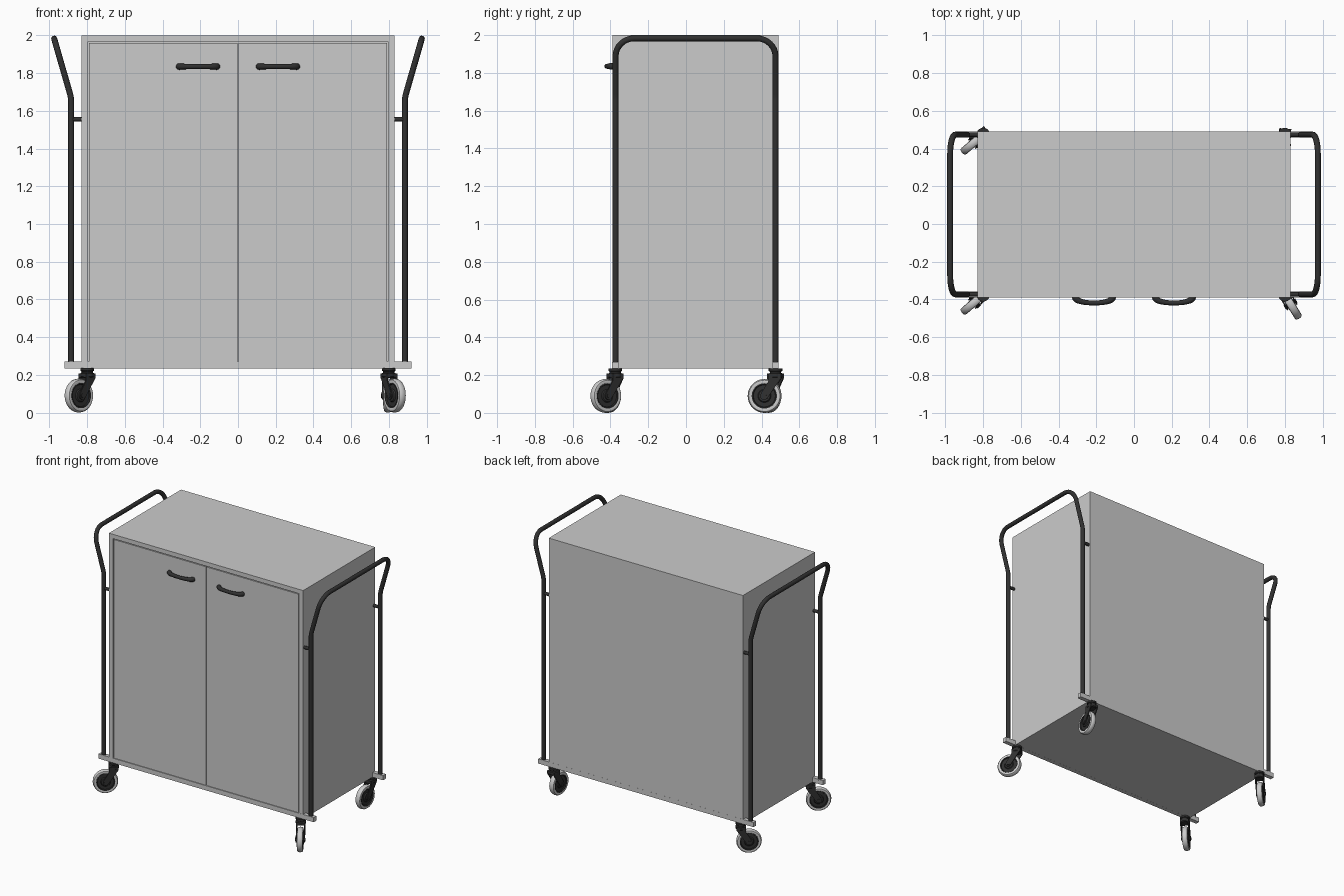
import bpy, bmesh, math
from math import cos, sin, pi, atan2
from mathutils import Matrix, Vector

if "Cube" in bpy.data.objects:
    bpy.data.objects.remove(bpy.data.objects["Cube"])


def material(name, v):
    m = bpy.data.materials.new(name)
    m.diffuse_color = (v, v, v, 1)
    m.use_nodes = True
    m.node_tree.nodes["Principled BSDF"].inputs["Base Color"].default_value = m.diffuse_color
    return m


DARK = material("dark_metal", 0.03)
TYRE = material("light_rubber", 0.75)


def finish(name, bm, mat=None, smooth=False, matrix=None):
    bmesh.ops.recalc_face_normals(bm, faces=bm.faces)
    me = bpy.data.meshes.new(name)
    bm.to_mesh(me)
    bm.free()
    ob = bpy.data.objects.new(name, me)
    bpy.context.collection.objects.link(ob)
    if mat:
        me.materials.append(mat)
    if matrix:
        ob.matrix_world = matrix
    if smooth:
        bpy.ops.object.select_all(action='DESELECT')
        ob.select_set(True)
        bpy.context.view_layer.objects.active = ob
        bpy.ops.object.shade_smooth_by_angle(angle=math.radians(35))
    return ob


def box(name, x, y, z, mat=None):
    bm = bmesh.new()
    bmesh.ops.create_cube(bm, size=1)
    for v in bm.verts:
        v.co = Vector([(r[0] + r[1]) / 2 + c * (r[1] - r[0]) for r, c in zip((x, y, z), v.co)])
    return finish(name, bm, mat)


def lathe(name, profile, mat, matrix, steps=40):
    """Revolve (radius, height) points about local z."""
    bm = bmesh.new()
    vs = [bm.verts.new((r, 0, h)) for r, h in profile]
    es = [bm.edges.new(p) for p in zip(vs, vs[1:])]
    bmesh.ops.spin(bm, geom=vs + es, cent=(0, 0, 0), axis=(0, 0, 1), angle=2 * pi, steps=steps)
    bmesh.ops.remove_doubles(bm, verts=bm.verts, dist=1e-5)
    return finish(name, bm, mat, True, matrix)


def tube(name, pts, radius, mat, radii=None):
    cu = bpy.data.curves.new(name, 'CURVE')
    cu.dimensions = '3D'
    cu.bevel_depth = radius
    cu.bevel_resolution = 4
    cu.use_fill_caps = True
    sp = cu.splines.new('POLY')
    sp.points.add(len(pts) - 1)
    for i, p in enumerate(pts):
        sp.points[i].co = (*p, 1)
        sp.points[i].radius = radii[i] if radii else 1
    ob = bpy.data.objects.new(name, cu)
    bpy.context.collection.objects.link(ob)
    cu.materials.append(mat)
    bpy.ops.object.select_all(action='DESELECT')
    ob.select_set(True)
    bpy.context.view_layer.objects.active = ob
    bpy.ops.object.convert(target='MESH')
    bpy.ops.object.shade_smooth_by_angle(angle=math.radians(40))
    return ob


# Cabinet panels
Y0, Y1 = -0.39, 0.49
box("top_panel", (-0.83, 0.83), (Y0, Y1), (1.967, 2.0))
box("bottom_panel", (-0.83, 0.83), (Y0, Y1), (0.235, 0.27))
box("back_panel", (-0.796, 0.796), (Y1 - 0.02, Y1), (0.27, 1.967))
for s, side in ((-1, "left"), (1, "right")):
    box(side + "_panel", sorted((s * 0.796, s * 0.83)), (Y0, Y1), (0.27, 1.967))
    box(side + "_door", sorted((s * 0.003, s * 0.789)), (Y0 + 0.003, Y0 + 0.03), (0.272, 1.96))

# Base rails that carry the push bars
for y, n in ((-0.374, "front"), (0.474, "back")):
    box(n + "_base_rail", (-0.92, 0.92), (y - 0.0165, y + 0.0165), (0.2345, 0.2705))

# Push bars: uprights, outward bend, rounded top corners
YF, YB, R = -0.373, 0.474, 0.10
LEN = 0.327


def slope(s, y, t):
    return (s * (0.885 + 0.09 * t / LEN), y, 1.67 + 0.313 * t / LEN)


for s, side in ((-1, "left"), (1, "right")):
    low = [(s * 0.885, YF, 0.26), (s * 0.885, YF, 1.655), (s * 0.8865, YF, 1.67), slope(s, YF, 0.02)]
    arc = [slope(s, YF + R - R * cos(a), LEN - R + R * sin(a))
           for a in [i * pi / 16 for i in range(9)]]
    half = low + arc
    other = [(x, YF + YB - y, z) for x, y, z in reversed(half)]
    tube(side + "_push_bar", half + other, 0.016, DARK)
    for y, n in ((YF, "front"), (YB, "back")):
        tube(f"{side}_{n}_bracket", [(s * 0.825, y, 1.555), (s * 0.885, y, 1.555)], 0.012, DARK)

# Bowed door handles with flared ends
for s, side in ((-1, "left"), (1, "right")):
    pts, rad = [], []
    for i in range(17):
        a = pi * i / 16
        pts.append((s * 0.212 + 0.1 * cos(a), Y0 + 0.005 - 0.034 * sin(a) ** 0.8 if 0 < i < 16 else Y0 + 0.005, 1.835))
        rad.append(1 + 0.35 * abs(cos(a)) ** 3)
    tube(side + "_door_handle", pts, 0.013, DARK, rad)

# Swivel casters, each turned its own way
TRAIL, ZW, RW = 0.058, 0.09, 0.09


def caster(name, px, py, d):
    base = Matrix.Translation((px, py, 0)) @ Matrix.Rotation(atan2(d[1], d[0]), 4, 'Z')
    axle = base @ Matrix.Translation((TRAIL, 0, ZW)) @ Matrix.Rotation(pi / 2, 4, 'X')
    # Tyre with rounded tread
    tread = [(0.064, -0.018), (0.074, -0.021), (0.083, -0.019), (0.088, -0.012), (RW, 0)]
    tread += [(r, -h) for r, h in reversed(tread[:-1])]
    lathe(name + "_tyre", tread, TYRE, axle)
    # Dished wheel centre and axle bolt
    half = [(0, -0.036), (0.012, -0.036), (0.012, -0.023), (0.03, -0.021), (0.035, -0.014),
            (0.058, -0.014), (0.061, -0.021), (0.067, -0.021)]
    lathe(name + "_hub", half + [(r, -h) for r, h in reversed(half)], DARK, axle)
    # Swivel head
    lathe(name + "_swivel", [(0, 0.235), (0.036, 0.235), (0.036, 0.222), (0.03, 0.218), (0.03, 0.212),
                             (0.036, 0.208), (0.036, 0.19), (0.03, 0.184), (0, 0.184)], DARK, base, 28)
    # Fork legs
    prof = [(-0.032, 0.208), (-0.032, 0.185)]
    for i in range(9):
        a = pi * 1.15 + i * pi * 1.0 / 8
        prof.append((TRAIL + 0.021 * cos(a), ZW + 0.021 * sin(a)))
    prof += [(0.034, 0.17), (0.034, 0.208)]
    for k, n in ((-1, "a"), (1, "b")):
        bm = bmesh.new()
        f = bm.faces.new([bm.verts.new((x, k * 0.025, z)) for x, z in prof])
        g = bmesh.ops.extrude_face_region(bm, geom=[f])["geom"]
        bmesh.ops.translate(bm, verts=[v for v in g if isinstance(v, bmesh.types.BMVert)], vec=(0, k * 0.007, 0))
        finish(f"{name}_fork_{n}", bm, DARK, True, base)
    # Crown joining the legs
    crown = box(name + "_fork_crown", (-0.032, 0.034), (-0.032, 0.032), (0.186, 0.208), DARK)
    crown.matrix_world = base


caster("front_left_caster", -0.80, -0.375, (-0.76, -0.65))
caster("front_right_caster", 0.80, -0.375, (0.52, -0.85))
caster("back_left_caster", -0.80, 0.474, (-0.76, -0.65))
caster("back_right_caster", 0.80, 0.474, (-0.08, -1.0))
